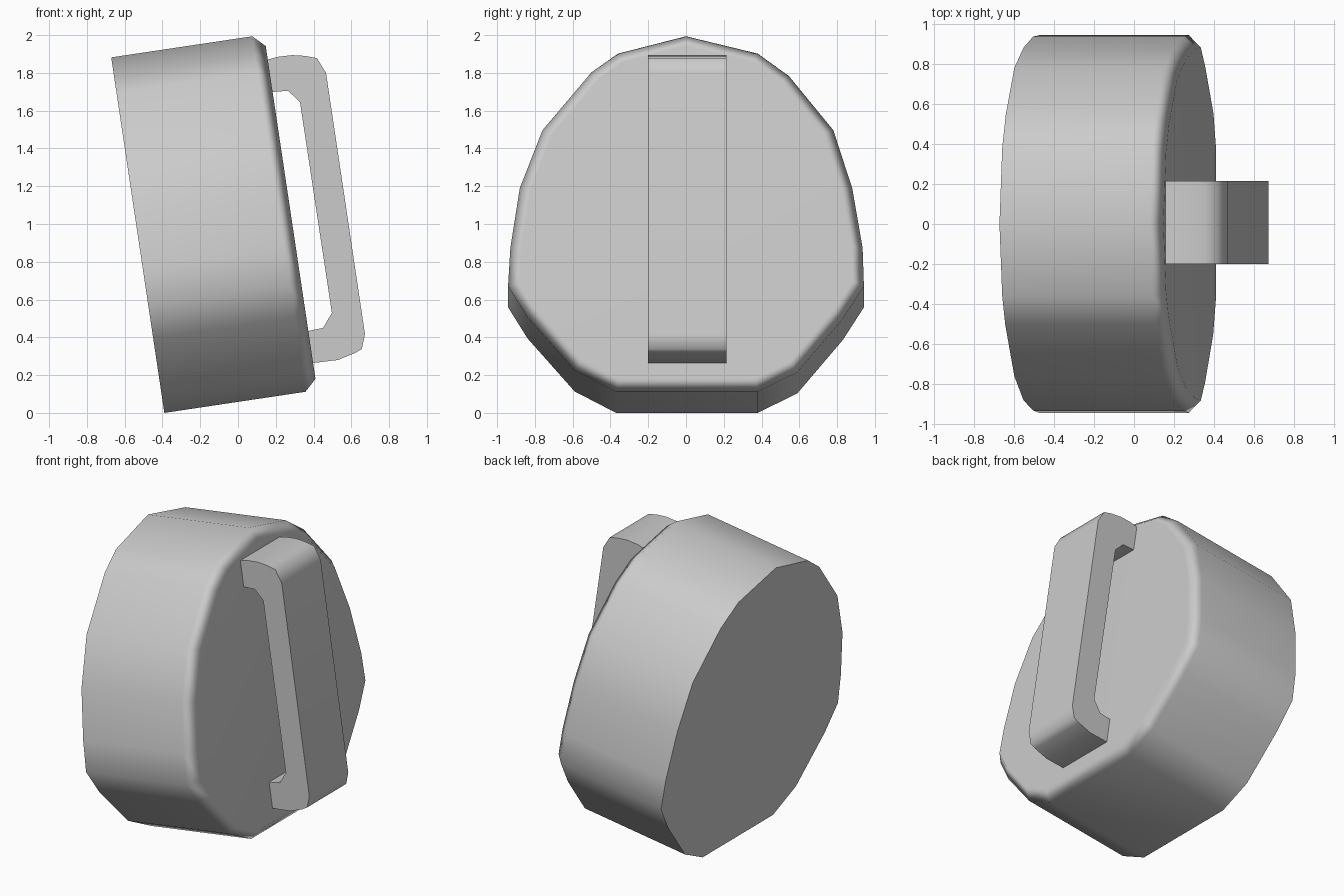
import bpy, bmesh
from math import sin, cos, radians
from mathutils import Vector

if "Cube" in bpy.data.objects:
    bpy.data.objects.remove(bpy.data.objects["Cube"])

TILT = radians(8.5)
AXIS = Vector((cos(TILT), 0, sin(TILT)))      # thickness direction of the body
UP = Vector((-sin(TILT), 0, cos(TILT)))       # leaning height direction
BASE = Vector((-0.39, 0, 0.0))


def prism(name, points, offset):
    """Close a planar outline and extrude it along offset."""
    bm = bmesh.new()
    face = bm.faces.new([bm.verts.new(p) for p in points])
    geom = bmesh.ops.extrude_face_region(bm, geom=[face], use_keep_orig=True)["geom"]
    bmesh.ops.translate(bm, vec=offset, verts=[g for g in geom if isinstance(g, bmesh.types.BMVert)])
    bmesh.ops.recalc_face_normals(bm, faces=bm.faces)
    return bm


def finish(name, bm, angle):
    mesh = bpy.data.meshes.new(name)
    bm.to_mesh(mesh)
    bm.free()
    obj = bpy.data.objects.new(name, mesh)
    bpy.context.collection.objects.link(obj)
    bpy.ops.object.select_all(action='DESELECT')
    obj.select_set(True)
    bpy.context.view_layer.objects.active = obj
    bpy.ops.object.shade_smooth_by_angle(angle=radians(angle))
    mod = obj.modifiers.new("weighted", 'WEIGHTED_NORMAL')
    mod.keep_sharp = True
    return obj


# Body: leaning egg-shaped block with a chamfered front rim
outline = [(0.38, 0), (0.59, 0.105), (0.83, 0.39), (0.942, 0.565), (0.935, 0.77), (0.88, 1.09),
           (0.78, 1.40), (0.545, 1.69), (0.38, 1.81), (0, 1.903),
           (-0.36, 1.81), (-0.50, 1.71), (-0.76, 1.40), (-0.88, 1.09), (-0.93, 0.77),
           (-0.942, 0.565), (-0.84, 0.40), (-0.59, 0.115), (-0.37, 0)]
bm = prism("body", [BASE + UP * v + Vector((0, y, 0)) for y, v in outline], AXIS * 0.755)
bm.faces.ensure_lookup_table()
front = max(bm.faces, key=lambda f: f.normal.dot(AXIS))
bmesh.ops.inset_region(bm, faces=[front], thickness=0.06, depth=0.0, use_even_offset=True)
bmesh.ops.translate(bm, vec=AXIS * 0.063, verts=front.verts[:])
finish("body", bm, 55)

# Handle: flat bracket profile in the xz plane, ends sunk slightly into the body
bracket = [(0.14, 1.865), (0.21, 1.885), (0.286, 1.894), (0.355, 1.89), (0.418, 1.878),
           (0.466, 1.80), (0.672, 0.418), (0.656, 0.339), (0.62, 0.317), (0.529, 0.28),
           (0.38, 0.262), (0.355, 0.43), (0.45, 0.45), (0.497, 0.529), (0.328, 1.646),
           (0.265, 1.705), (0.165, 1.698)]
bm = prism("handle", [Vector((x, -0.2, z)) for x, z in bracket], Vector((0, 0.415, 0)))
finish("handle", bm, 55)
